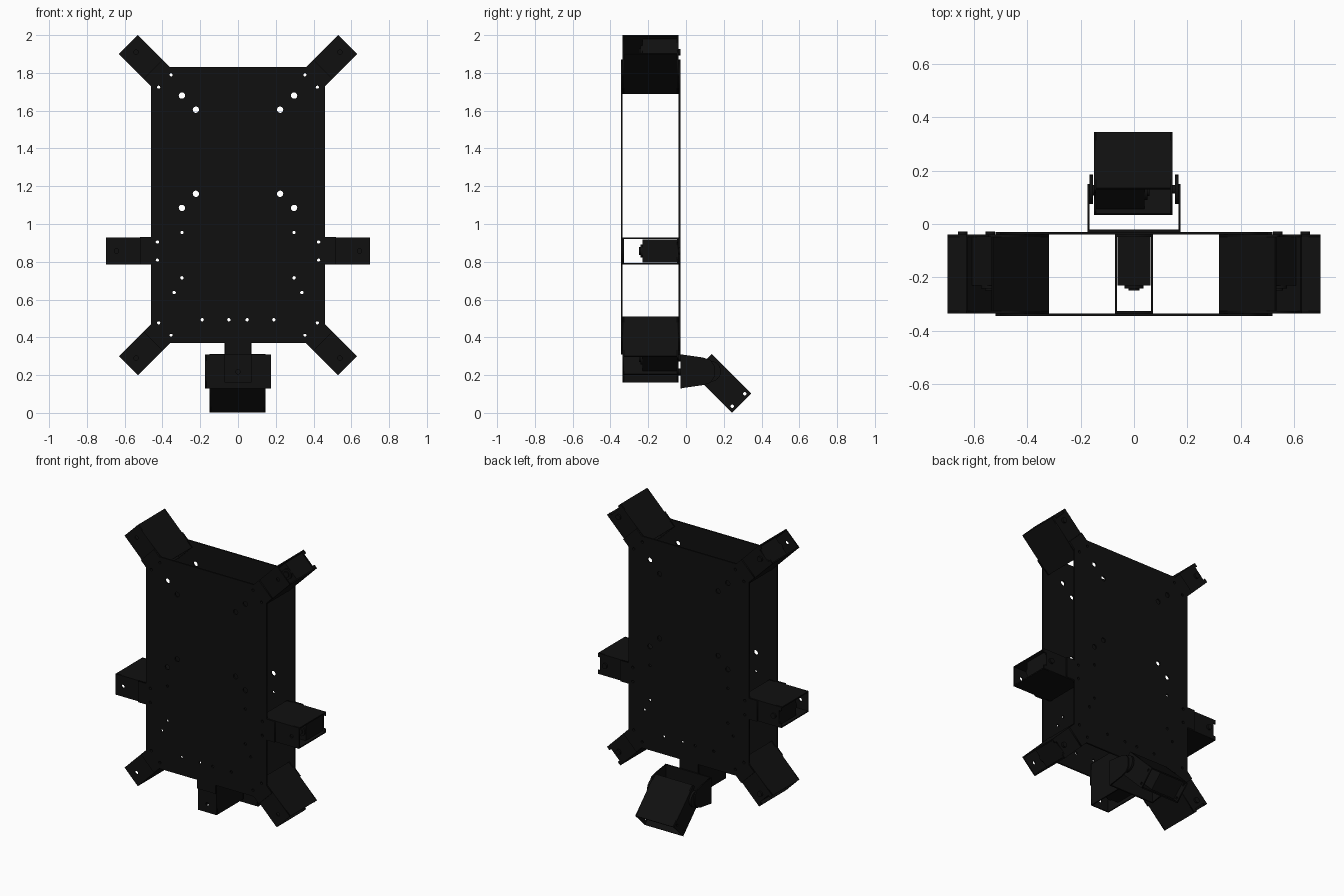
import bpy, bmesh, math
from mathutils import Matrix, Vector

cube = bpy.data.objects.get("Cube")
if cube:
    bpy.data.objects.remove(cube, do_unlink=True)

black = bpy.data.materials.new("matte black")
black.use_nodes = True
black.diffuse_color = (0.005, 0.005, 0.005, 1)
black.node_tree.nodes["Principled BSDF"].inputs["Base Color"].default_value = (0.005, 0.005, 0.005, 1)


def add(name, mesh, matrix):
    mesh.materials.clear()
    mesh.materials.append(black)
    ob = bpy.data.objects.new(name, mesh)
    ob.matrix_world = matrix
    bpy.context.collection.objects.link(ob)
    return ob


def frame(origin, u, d):
    """Matrix whose local x runs along u and local z along d."""
    u, d = Vector(u).normalized(), Vector(d).normalized()
    w = d.cross(u)
    m = Matrix((u, w, d)).transposed().to_4x4()
    m.translation = origin
    return m


def box(name, lo, hi, matrix=Matrix()):
    lo, hi = Vector(lo), Vector(hi)
    bm = bmesh.new()
    bmesh.ops.create_cube(bm, size=1, matrix=Matrix.Translation((lo + hi) / 2)
                          @ Matrix.Diagonal((hi - lo).to_4d()))
    mesh = bpy.data.meshes.new(name)
    bm.to_mesh(mesh)
    bm.free()
    return add(name, mesh, matrix)


def disc(name, centre, r, depth, matrix=Matrix()):
    bm = bmesh.new()
    bmesh.ops.create_cone(bm, cap_ends=True, segments=24, radius1=r, radius2=r,
                          depth=depth, matrix=Matrix.Translation(centre))
    for f in bm.faces:
        f.smooth = len(f.verts) == 4
    for e in bm.edges:
        e.smooth = e.calc_face_angle(0) < 0.6
    mesh = bpy.data.meshes.new(name)
    bm.to_mesh(mesh)
    bm.free()
    return add(name, mesh, matrix)


def panel(name, outline, holes, z0, z1, matrix):
    """Flat sheet with round holes (x, y, r), between local z0 and z1."""
    cu = bpy.data.curves.new(name, 'CURVE')
    cu.dimensions = '2D'
    cu.fill_mode = 'BOTH'
    cu.extrude = (z1 - z0) / 2
    loops = [outline]
    for x, y, r in holes:
        loops.append([(x + r * math.cos(i * math.tau / 12), y + r * math.sin(i * math.tau / 12))
                      for i in range(12)])
    for pts in loops:
        sp = cu.splines.new('POLY')
        sp.points.add(len(pts) - 1)
        for p, (x, y) in zip(sp.points, pts):
            p.co = (x, y, 0, 1)
        sp.use_cyclic_u = True
    tmp = bpy.data.objects.new(name + "_curve", cu)
    bpy.context.collection.objects.link(tmp)
    bpy.context.view_layer.update()
    mesh = bpy.data.meshes.new_from_object(tmp.evaluated_get(bpy.context.evaluated_depsgraph_get()))
    bpy.data.objects.remove(tmp, do_unlink=True)
    bpy.data.curves.remove(cu)
    mesh.transform(Matrix.Translation((0, 0, (z0 + z1) / 2)))
    return add(name, mesh, matrix)


# Body plates: right half of the outline, with tabs under every bracket
half = [(0.07, 0.31), (0.07, 0.37), (0.36, 0.37), (0.40, 0.33), (0.50, 0.43), (0.46, 0.47),
        (0.46, 0.785), (0.52, 0.785), (0.52, 0.93), (0.46, 0.93),
        (0.46, 1.73), (0.50, 1.77), (0.40, 1.87), (0.36, 1.83)]
outline = half + [(-x, z) for x, z in reversed(half)]
small = [(0.355, 1.79), (0.42, 1.725), (0.297, 0.955), (0.427, 0.905), (0.427, 0.808),
         (0.297, 0.715), (0.338, 0.637), (0.19, 0.493), (0.048, 0.493), (0.42, 0.477), (0.355, 0.412)]
large = [(0.297, 1.68), (0.223, 1.605), (0.223, 1.16), (0.297, 1.085)]
holes = [(s * x, z, r) for pts, r in ((small, 0.009), (large, 0.017)) for x, z in pts for s in (1, -1)]
upright = Matrix.Rotation(math.pi / 2, 4, 'X')
panel("front_plate", outline, holes, 0.335, 0.345, upright)
panel("back_plate", outline, holes, 0.03, 0.04, upright)

# Servo bracket: open-ended tube; local x = length, y = width, z = back to front
L, W, D, T = 0.297, 0.0715, 0.295, 0.008
PIVOT = L - 0.057


def servo_bracket(name, m):
    screws = [(0.024, s * 0.047, 0.009) for s in (1, -1)]
    panel(name + "_front_wall", [(0, -W), (L, -W), (L, W), (0, W)],
          screws + [(PIVOT, 0, 0.012)], D - T, D, m)
    notch = [(0, -W), (L, -W), (L, -0.045), (L - 0.018, -0.045),
             (L - 0.018, 0.045), (L, 0.045), (L, W), (0, W)]
    panel(name + "_back_wall", notch, screws, 0, T, m)
    for s, side in ((1, "left"), (-1, "right")):
        y = sorted((s * W, s * (W - T)))
        box(f"{name}_{side}_wall", (0, y[0], T), (L, y[1], D - T), m)
    # Servo with its output shaft and rear pivot
    box(name + "_servo", (0.045, -0.062, T), (L - 0.022, 0.062, 0.19), m)
    disc(name + "_servo_collar", (PIVOT, 0, 0.195), 0.035, 0.012, m)
    disc(name + "_servo_shaft", (PIVOT, 0, 0.203), 0.02, 0.012, m)
    disc(name + "_rear_pivot", (PIVOT, 0, 0.0), 0.018, 0.024, m)


FRONT = (0, -1, 0)
for s, side in ((1, "left"), (-1, "right")):
    servo_bracket("upper_" + side, frame((s * 0.37, -0.04, 1.74), (s, 0, 1), FRONT))
    servo_bracket("middle_" + side, frame((s * 0.403, -0.04, 0.857), (s, 0, 0), FRONT))
    servo_bracket("lower_" + side, frame((s * 0.37, -0.04, 0.46), (s, 0, -1), FRONT))
servo_bracket("neck", frame((0, -0.04, 0.457), (0, 0, -1), FRONT))

# Tilting tail unit, angled down at 45 degrees
servo_bracket("tilt", frame((-0.15, 0.295, 0.0515), (0, -1, 1), (1, 0, 0)))

# U-shaped yoke that carries the tilt unit
box("yoke_base", (-0.175, -0.03, 0.13), (0.175, -0.02, 0.31))
arm = [(-0.03, 0.13), (0.09, 0.147), (0.13, 0.16), (0.15, 0.19),
       (0.15, 0.25), (0.13, 0.28), (0.09, 0.293), (-0.03, 0.31)]
sideways = frame((0, 0, 0), (0, 1, 0), (1, 0, 0))
for s, side in ((1, "left"), (-1, "right")):
    a, b = sorted((s * 0.167, s * 0.175))
    panel(f"yoke_{side}_arm", arm, [], a, b, sideways)
    disc(f"yoke_{side}_horn", (0.13, 0.22, s * 0.16), 0.055, 0.014, sideways)
    disc(f"yoke_{side}_screw", (0.13, 0.22, s * 0.155), 0.016, 0.03, sideways)
